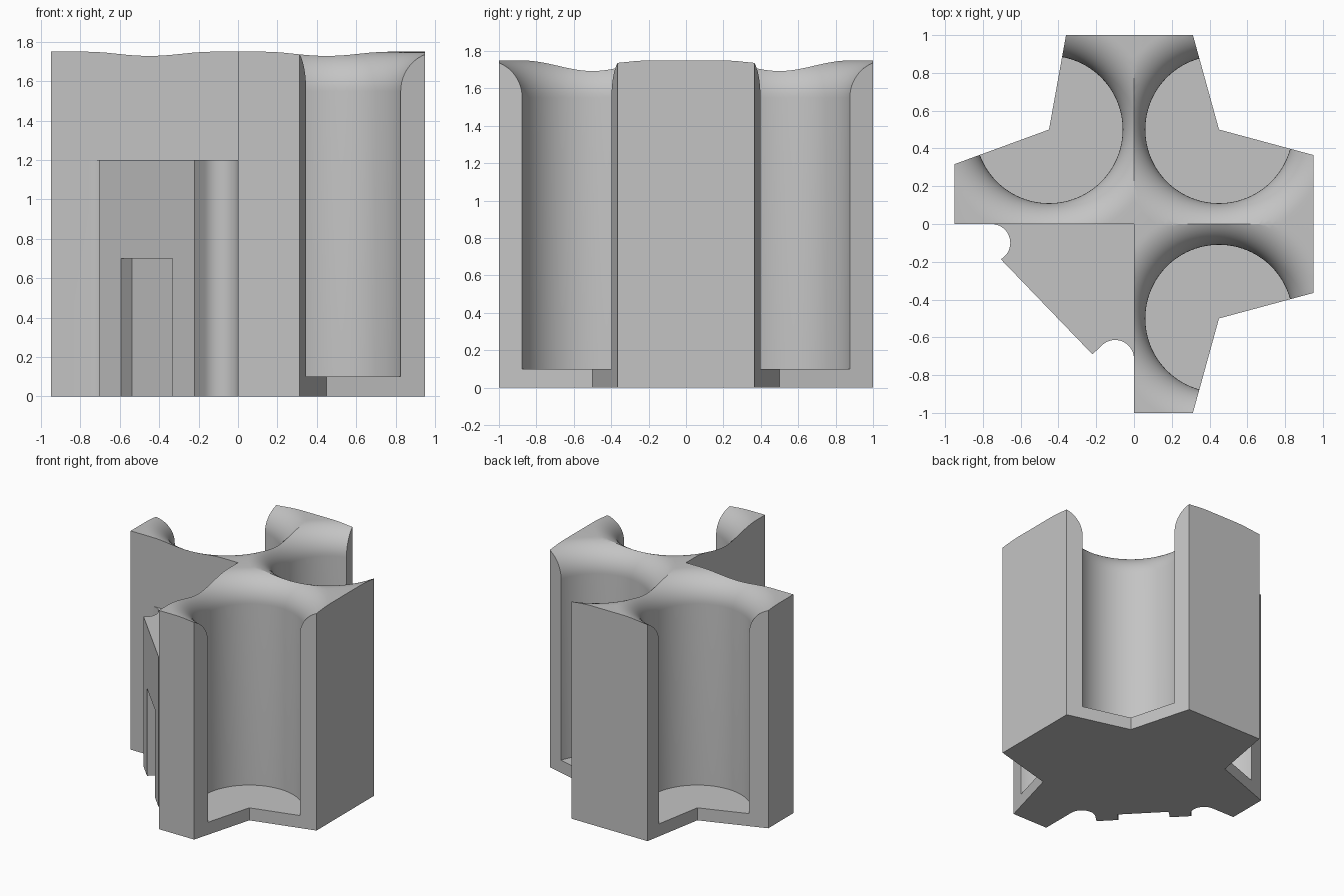
import bpy, bmesh
from math import sin, cos, pi, radians
from mathutils import Vector, Matrix

cube = bpy.data.objects.get("Cube")
if cube:
    bpy.data.objects.remove(cube, do_unlink=True)

HEIGHT, LOW_TOP, DOOR_TOP, FLOOR = 1.75, 1.2, 0.7, 0.1
POCKET_R, FILLET = 0.39, 0.2

grey = bpy.data.materials.new("light grey")
grey.use_nodes = True
color = (0.55, 0.55, 0.55, 1)
grey.diffuse_color = color
grey.node_tree.nodes["Principled BSDF"].inputs["Base Color"].default_value = color


def make_object(name, bm):
    bmesh.ops.recalc_face_normals(bm, faces=bm.faces)
    mesh = bpy.data.meshes.new(name)
    bm.to_mesh(mesh)
    bm.free()
    mesh.materials.append(grey)
    obj = bpy.data.objects.new(name, mesh)
    bpy.context.collection.objects.link(obj)
    return obj


def prism(name, outline, z0, z1):
    bm = bmesh.new()
    face = bm.faces.new([bm.verts.new((x, y, z0)) for x, y in outline])
    ext = bmesh.ops.extrude_face_region(bm, geom=[face])
    bmesh.ops.translate(bm, vec=(0, 0, z1 - z0),
                        verts=[v for v in ext["geom"] if isinstance(v, bmesh.types.BMVert)])
    return make_object(name, bm)


def arc(cx, cy, r, start, end, steps):
    angles = [radians(start + (end - start) * i / steps) for i in range(steps + 1)]
    return [(cx + r * cos(a), cy + r * sin(a)) for a in angles]


def pocket(name, x, y, segments=96):
    # Round well with a flared mouth
    rim = arc(POCKET_R + FILLET, HEIGHT - FILLET, FILLET, 180, 90, 14)
    profile = [(POCKET_R, FLOOR)] + rim + [(POCKET_R + FILLET, HEIGHT + 0.2)]
    bm = bmesh.new()
    rings = []
    for r, z in profile:
        rings.append([bm.verts.new((x + r * cos(2 * pi * i / segments),
                                    y + r * sin(2 * pi * i / segments), z))
                      for i in range(segments)])
    for a, b in zip(rings, rings[1:]):
        for i in range(segments):
            j = (i + 1) % segments
            bm.faces.new((a[i], a[j], b[j], b[i]))
    bm.faces.new(rings[0])
    bm.faces.new(rings[-1])
    return make_object(name, bm)


# Footprint: wings with V notches, plus the low block with its two round grooves
left_corner, right_corner = Vector((-0.705, -0.187)), Vector((-0.22, -0.69))
outline = [(0.95, 0.365), (0.45, 0.5), (0.312, 1), (-0.36, 1), (-0.45, 0.5),
           (-0.95, 0.317), (-0.95, 0)]
outline += arc(-0.755, -0.1, 0.1, 90, -60, 20)
outline += [tuple(right_corner)]
outline += arc(-0.1, -0.714, 0.1, 135, 0, 18)
outline += [(0, -1), (0.312, -1), (0.45, -0.5), (0.95, -0.365)]
body = prism("holder_body", outline, 0, HEIGHT)

# Space above the low block
cutters = [prism("low_block_cutter", [(-1.2, -1.2), (0, -1.2), (0, 0), (-1.2, 0)],
                 LOW_TOP, HEIGHT + 0.3)]

# Three wells
for name, x, y in (("back_left", 0.45, 0.5), ("back_right", -0.45, 0.5),
                   ("front_left", 0.45, -0.5)):
    cutters.append(pocket(name + "_well_cutter", x, y))

# Shallow doorway on the slanted face
along = (right_corner - left_corner).normalized()
inward = Vector((-along.y, along.x))
slope = (right_corner - left_corner) / (right_corner.x - left_corner.x)
p, q = (left_corner + slope * (x - left_corner.x) for x in (-0.595, -0.332))
cutters.append(prism("doorway_cutter",
                     [p - inward * 0.1, q - inward * 0.1,
                      q + inward * 0.08, p + inward * 0.08], -0.1, DOOR_TOP))

# Carve the body, then drop the cutters
bpy.context.view_layer.objects.active = body
for cutter in cutters:
    cutter.hide_render = True
    mod = body.modifiers.new(cutter.name, 'BOOLEAN')
    mod.operation, mod.solver, mod.object = 'DIFFERENCE', 'EXACT', cutter
    bpy.ops.object.modifier_apply(modifier=mod.name)
    bpy.data.objects.remove(cutter, do_unlink=True)

bpy.ops.object.select_all(action='DESELECT')
body.select_set(True)
bpy.ops.object.shade_smooth_by_angle(angle=radians(25))
